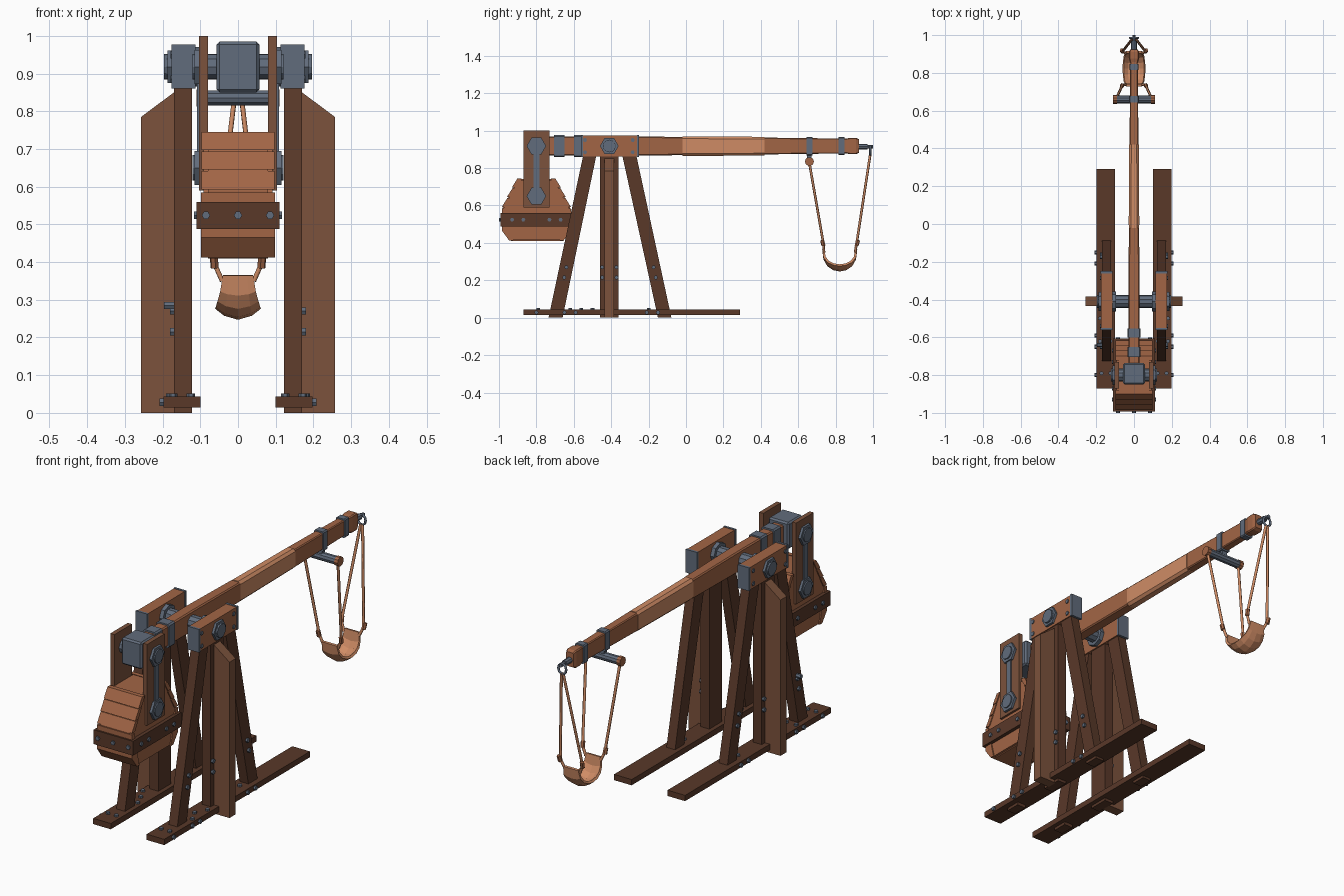
import bpy, bmesh, math
from mathutils import Vector

if "Cube" in bpy.data.objects:
    bpy.data.objects.remove(bpy.data.objects["Cube"])


def material(name, rgb):
    m = bpy.data.materials.new(name)
    m.diffuse_color = (*rgb, 1)
    m.use_nodes = True
    m.node_tree.nodes["Principled BSDF"].inputs["Base Color"].default_value = m.diffuse_color
    return m


DARK = material("dark_wood", (0.10, 0.04, 0.022))
WOOD = material("brown_wood", (0.36, 0.13, 0.06))
LIGHT = material("light_wood", (0.62, 0.26, 0.13))
PLATE = material("plate_wood", (0.20, 0.085, 0.045))
IRON = material("iron", (0.12, 0.15, 0.20))


def finish(name, bm, mat, bevel=0):
    bmesh.ops.recalc_face_normals(bm, faces=bm.faces)
    me = bpy.data.meshes.new(name)
    bm.to_mesh(me)
    bm.free()
    me.materials.append(mat)
    ob = bpy.data.objects.new(name, me)
    bpy.context.collection.objects.link(ob)
    if bevel:
        b = ob.modifiers.new("bevel", 'BEVEL')
        b.width, b.segments = bevel, 1
    return ob


def loft(name, rings, mat, bevel=0):
    """Skin a list of equal-length point rings and cap both ends."""
    bm = bmesh.new()
    vs = [[bm.verts.new(p) for p in r] for r in rings]
    n = len(vs[0])
    for a, b in zip(vs, vs[1:]):
        for i in range(n):
            bm.faces.new((a[i], a[(i + 1) % n], b[(i + 1) % n], b[i]))
    bm.faces.new(vs[0])
    bm.faces.new(vs[-1])
    return finish(name, bm, mat, bevel)


def box(name, x, y, z, mat, bevel=0):
    ring = lambda zz: [(x[0], y[0], zz), (x[1], y[0], zz), (x[1], y[1], zz), (x[0], y[1], zz)]
    return loft(name, [ring(z[0]), ring(z[1])], mat, bevel)


def slab(name, yz, x, mat, bevel=0):
    """Side-view profile extruded across x."""
    return loft(name, [[(xx, *p) for p in yz] for xx in x], mat, bevel)


def rod(name, a, b, r, mat, n=8, bevel=0):
    a, b = Vector(a), Vector(b)
    q = (b - a).to_track_quat('Z', 'Y')
    ring = [q @ Vector((r * math.cos(t), r * math.sin(t), 0))
            for t in (2 * math.pi * i / n for i in range(n))]
    return loft(name, [[p + v for v in ring] for p in (a, b)], mat, bevel)


def rope(name, pts, r, mat, cyclic=False):
    cu = bpy.data.curves.new(name, 'CURVE')
    cu.dimensions = '3D'
    cu.bevel_depth, cu.bevel_resolution = r, 1
    sp = cu.splines.new('POLY')
    sp.points.add(len(pts) - 1)
    for p, c in zip(sp.points, pts):
        p.co = (*c, 1)
    sp.use_cyclic_u = cyclic
    cu.use_fill_caps = True
    cu.materials.append(mat)
    ob = bpy.data.objects.new(name, cu)
    bpy.context.collection.objects.link(ob)


def beam(name, sections, mat, c=0.2):
    """Tapered chamfered beam along y: sections of (y, half width, z low, z high)."""
    rings = []
    for y, w, lo, hi in sections:
        k = w * c
        rings.append([(-w + k, y, lo), (w - k, y, lo), (w, y, lo + k), (w, y, hi - k),
                      (w - k, y, hi), (-w + k, y, hi), (-w, y, hi - k), (-w, y, lo + k)])
    return loft(name, rings, mat)


PY, PZ = -0.41, 0.918   # main pivot
HY = -0.80              # counterweight hanger line

# Frame, both sides
for s, side in ((-1, "left"), (1, "right")):
    X = lambda a, b: (s * a, s * b)
    box(side + "_skid", X(.10, .198), (-.87, .29), (.014, .043), DARK)
    box(side + "_post", X(.122, .17), (-.46, -.36), (0, .865), DARK)
    loft(side + "_buttress", [[(s * x, y, z) for x, z in
         ((.165, 0), (.257, 0), (.257, .785), (.17, .85))] for y in (-.435, -.385)], PLATE)
    slab(side + "_front_leg", [(-.735, 0), (-.66, 0), (-.48, .865), (-.55, .865)], X(.122, .17), DARK)
    slab(side + "_rear_leg", [(-.15, 0), (-.078, 0), (-.265, .865), (-.34, .865)], X(.122, .17), DARK)
    # Head block with iron ends
    box(side + "_head", X(.115, .175), (-.552, -.262), (.862, .975), WOOD)
    for y in (-.562, -.262):
        box(side + "_head_plate", X(.113, .177), (y, y + .012), (.86, .977), IRON)
    # Pivot nuts, washers
    rod(side + "_pivot_nut", (s * .175, PY, PZ), (s * .187, PY, PZ), .05, IRON, 6)
    rod(side + "_pivot_cap", (s * .187, PY, PZ), (s * .196, PY, PZ), .034, IRON, 12)
    rod(side + "_pivot_collar", (s * .095, PY, PZ), (s * .116, PY, PZ), .052, IRON, 8)
    # Small bolts
    bolt = lambda x, y, z, d=.012: rod(side + "_bolt", (s * x, y, z), (s * (x + d), y, z), .011, IRON, 6)
    for y in (-.54, -.285):
        for z in (.885, .95):
            bolt(.173, y, z, .006)
    for z in (.215, .27):
        for y in (-.448, -.372, -.697 + .213 * z, -.114 - .22 * z):
            bolt(.168, y, z)
    for y in (-.80, -.65, -.59, -.21, -.15):
        bolt(.196, y, .028)
    for x, y in ((.125, -.79), (.172, -.79), (.125, -.62), (.18, -.62), (.15, -.56), (.18, -.5), (.15, -.2)):
        rod(side + "_skid_bolt", (s * x, y, .04), (s * x, y, .052), .011, IRON, 6)
    # Counterweight hanger
    box(side + "_hanger", X(.08, .103), (-.87, -.73), (.59, 1.0), PLATE)
    for z in (PZ, .65):
        rod(side + "_hanger_nut", (s * .1, HY, z), (s * .115, HY, z), .052, IRON, 6)
        rod(side + "_hanger_cap", (s * .11, HY, z), (s * .121, HY, z), .034, IRON, 12)
    box(side + "_hanger_strap", X(.10, .109), (HY - .016, HY + .016), (.66, .91), IRON)

rod("trip_pin", (-.168, -.64, .285), (-.196, -.64, .285), .011, IRON, 6)
rod("main_axle", (-.19, PY, PZ), (.19, PY, PZ), .035, IRON, 10)
rod("hanger_axle", (-.11, HY, PZ), (.11, HY, PZ), .034, IRON, 10)
rod("bucket_axle", (-.11, HY, .65), (.11, HY, .65), .034, IRON, 10)

# Throwing arm
beam("arm_root", [(-.76, .028, .866, .968), (-.4, .03, .866, .972), (-.02, .027, .869, .966)], WOOD)
beam("arm_middle", [(-.02, .027, .866, .97), (.0, .028, .864, .97), (.42, .026, .868, .967)], LIGHT, .45)
beam("arm_tip", [(.42, .024, .873, .963), (.9, .019, .879, .957)], WOOD)
beam("arm_end_cap", [(.855, .021, .88, .957), (.875, .026, .874, .962),
                     (.91, .026, .874, .962), (.925, .02, .882, .954)], WOOD)
box("arm_head_block", (-.057, .057), (-.85, -.735), (.85, .985), IRON, .008)
for y0, y1, w, lo, hi in ((-.705, -.65, .035, .858, .977), (-.6, -.552, .035, .858, .977),
                          (.643, .677, .026, .868, .967), (.815, .847, .025, .87, .965)):
    beam("arm_band", [(y0, w, lo, hi), (y1, w, lo, hi)], IRON)

# Counterweight bucket with plank steps
slab("bucket_core", [(-.895, .742), (-.70, .742), (-.62, .59), (-.62, .47), (-.655, .41),
                     (-.935, .41), (-.98, .47), (-.98, .59)], (-.08, .08), WOOD)
for m in (-1, 1):
    for i in range(3):
        d0, d1 = .098 + i * .0267, .098 + (i + 1) * .0267
        z0, z1 = .745 - i * .052, .697 - i * .052
        slab("bucket_plank", [(HY + m * (d0 - .02), z0), (HY + m * (d0 + .003), z0),
                              (HY + m * (d1 + .006), z1), (HY + m * (d1 - .02), z1)], (-.097, .097), WOOD)
    slab("bucket_lower_plank", [(HY + m * .165, .585), (HY + m * .184, .585), (HY + m * .184, .465),
                                (HY + m * .145, .412), (HY + m * .125, .412)], (-.098, .098), WOOD)
    slab("bucket_side", [(HY - .095, .735), (HY + .095, .735), (HY + .175, .585), (HY + .175, .475),
                         (HY + .14, .415), (HY - .14, .415), (HY - .175, .475), (HY - .175, .585)],
         (m * .075, m * .092), WOOD)
    for x in (-.085, 0, .085):
        y = HY + m * .192
        rod("band_bolt", (x, y, .524), (x, y + m * .008, .524), .011, IRON, 6)
    for y in (-.93, HY - .07, HY + .07, -.67):
        rod("band_bolt", (m * .108, y, .524), (m * .117, y, .524), .011, IRON, 6)
box("bucket_band", (-.11, .11), (-.993, -.607), (.488, .56), DARK)

# Sling bar under the arm
rod("sling_bar", (-.095, .66, .835), (.095, .66, .835), .021, IRON, 10)
for s in (-1, 1):
    rod("sling_bar_end", (s * .09, .66, .835), (s * .11, .66, .835), .024, WOOD, 10)
box("sling_bar_bracket", (-.014, .014), (.648, .672), (.835, .88), IRON)

# Release pin and ring
rod("release_pin", (0, .92, .915), (0, .97, .915), .015, IRON, 8)
rod("release_tip", (0, .965, .915), (0, 1.0, .915), .009, IRON, 8)
rope("release_ring", [(.022 * math.cos(t), .985, .893 + .026 * math.sin(t))
                      for t in (math.pi * i / 5 for i in range(10))], .006, IRON, True)

# Sling ropes
for s in (-1, 1):
    rope("bar_rope", [(s * .095, .66, .825), (s * .062, .735, .395), (s * .042, .738, .35)], .007, LIGHT)
    rope("tip_rope", [(s * .005, .985, .872), (s * .062, .912, .395), (s * .042, .904, .35)], .007, LIGHT)
    for y, ye in ((.735, .728), (.912, .92)):
        rod("rope_knot", (s * .062, y, .385), (s * .064, ye, .415), .011, WOOD, 6)

# Sling pouch: curved sheet, wider and deeper in the middle
bm = bmesh.new()
rows = []
for i in range(9):
    t = math.pi * i / 8
    y, z = .822 - .088 * math.cos(t), .365 - .112 * math.sin(t) ** .8
    w = .04 + .017 * math.sin(t)
    rows.append([bm.verts.new((w * k, y, z + .028 * math.sin(t) * abs(k) ** 2)) for k in (-1, -.6, 0, .6, 1)])
for a, b in zip(rows, rows[1:]):
    for j in range(4):
        bm.faces.new((a[j], a[j + 1], b[j + 1], b[j]))
pouch = finish("sling_pouch", bm, LIGHT)
sol = pouch.modifiers.new("thickness", 'SOLIDIFY')
sol.thickness, sol.offset = .012, 0
